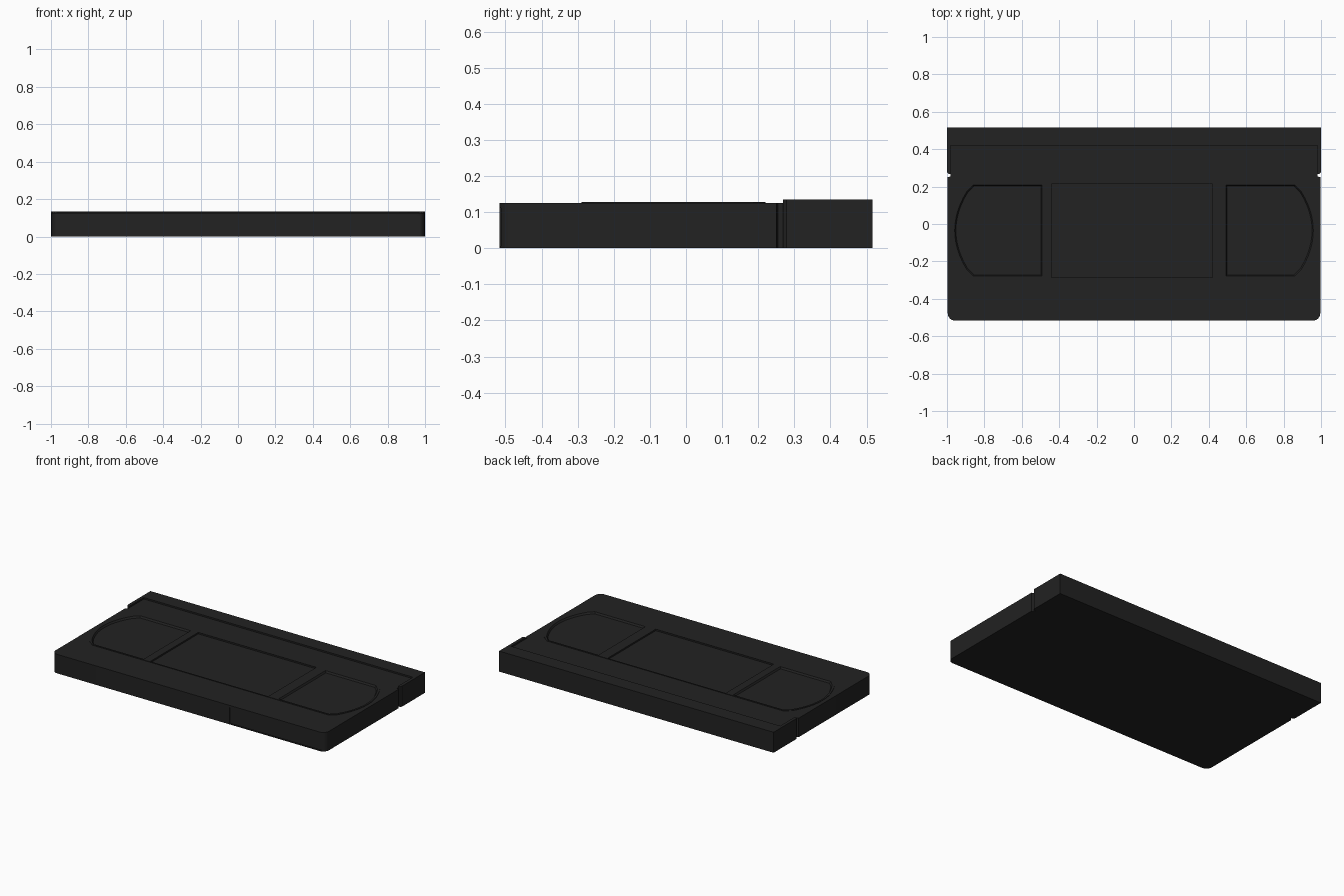
import bpy, bmesh, math

if "Cube" in bpy.data.objects:
    bpy.data.objects.remove(bpy.data.objects["Cube"])

black = bpy.data.materials.new("black_plastic")
black.diffuse_color = (0.016, 0.016, 0.016, 1)
black.use_nodes = True
black.node_tree.nodes["Principled BSDF"].inputs["Base Color"].default_value = black.diffuse_color


def prism(name, pts, z0, z1, inset=0.0):
    """Extrude an outline; the lower outline may be inset for sloped walls."""
    xs, ys = [p[0] for p in pts], [p[1] for p in pts]
    cx, cy = (min(xs) + max(xs)) / 2, (min(ys) + max(ys)) / 2
    sx = 1 - 2 * inset / (max(xs) - min(xs))
    sy = 1 - 2 * inset / (max(ys) - min(ys))
    bm = bmesh.new()
    low = [bm.verts.new((cx + (x - cx) * sx, cy + (y - cy) * sy, z0)) for x, y in pts]
    top = [bm.verts.new((x, y, z1)) for x, y in pts]
    bm.faces.new(low[::-1])
    bm.faces.new(top)
    n = len(pts)
    for i in range(n):
        j = (i + 1) % n
        bm.faces.new((low[i], low[j], top[j], top[i]))
    bmesh.ops.recalc_face_normals(bm, faces=bm.faces[:])
    me = bpy.data.meshes.new(name)
    bm.to_mesh(me)
    bm.free()
    me.materials.append(black)
    ob = bpy.data.objects.new(name, me)
    bpy.context.collection.objects.link(ob)
    return ob


def rect(x0, x1, y0, y1):
    return [(x0, y0), (x1, y0), (x1, y1), (x0, y1)]


def combine(target, tool, op='DIFFERENCE'):
    bpy.context.view_layer.objects.active = target
    m = target.modifiers.new("combine", 'BOOLEAN')
    m.operation, m.object, m.solver = op, tool, 'EXACT'
    bpy.ops.object.modifier_apply(modifier=m.name)
    bpy.data.objects.remove(tool, do_unlink=True)


def reel_edge(grow=0.0):
    """Bulging outer end of a reel window, bottom to top, on the +x side."""
    half, mid, pts = 0.245 + grow, -0.035, []
    pts.append((0.86, mid - half))
    for i in range(13):
        t = -1 + i / 6
        pts.append((0.96 + grow - 0.065 * t * t, mid + t * (half - 0.035)))
    pts.append((0.86, mid + half))
    return pts


def mirror(pts):
    return [(-x, y) for x, y in pts][::-1]


# Shell outline: rounded front corners, side notches, flap at the back
r, fx, fy = 0.04, 0.996, -0.517
half = [(fx - r + r * math.sin(a), fy + r - r * math.cos(a))
        for a in [math.pi / 2 * i / 6 for i in range(7)]]
half += [(fx, 0.25), (0.98, 0.255), (0.98, 0.268), (0.992, 0.268), (1, 0.278),
         (1, 0.517)]
body = prism("cassette_shell", half + mirror(half), 0, 0.135)

# Lower the deck, leaving the flap lip and its side arms standing
deck = [(-1.1, -0.6), (1.1, -0.6), (1.1, 0.26), (0.98, 0.26), (0.98, 0.42),
        (-0.98, 0.42), (-0.98, 0.26), (-1.1, 0.26)]
combine(body, prism("deck_cutter", deck, 0.125, 0.2))

# Slightly raised panel holding the windows and label
edge = reel_edge(0.01)
combine(body, prism("raised_panel", edge + mirror(edge), 0.1, 0.128), 'UNION')

# Two reel windows and the central label recess
for s in (1, -1):
    w = [(0.49, 0.21), (0.49, -0.28)] + reel_edge()
    if s < 0:
        w = mirror(w)
    combine(body, prism("window_cutter", w, 0.117, 0.13, 0.008))
combine(body, prism("label_cutter", rect(-0.44, 0.42, -0.285, 0.215), 0.118, 0.13))

# Spine label recess on the front
combine(body, prism("spine_cutter", rect(0.3, 0.985, -0.6, -0.512), 0.006, 0.112))

bpy.ops.object.select_all(action='DESELECT')
body.select_set(True)
bpy.context.view_layer.objects.active = body
bpy.ops.object.shade_smooth_by_angle(angle=math.radians(20))
